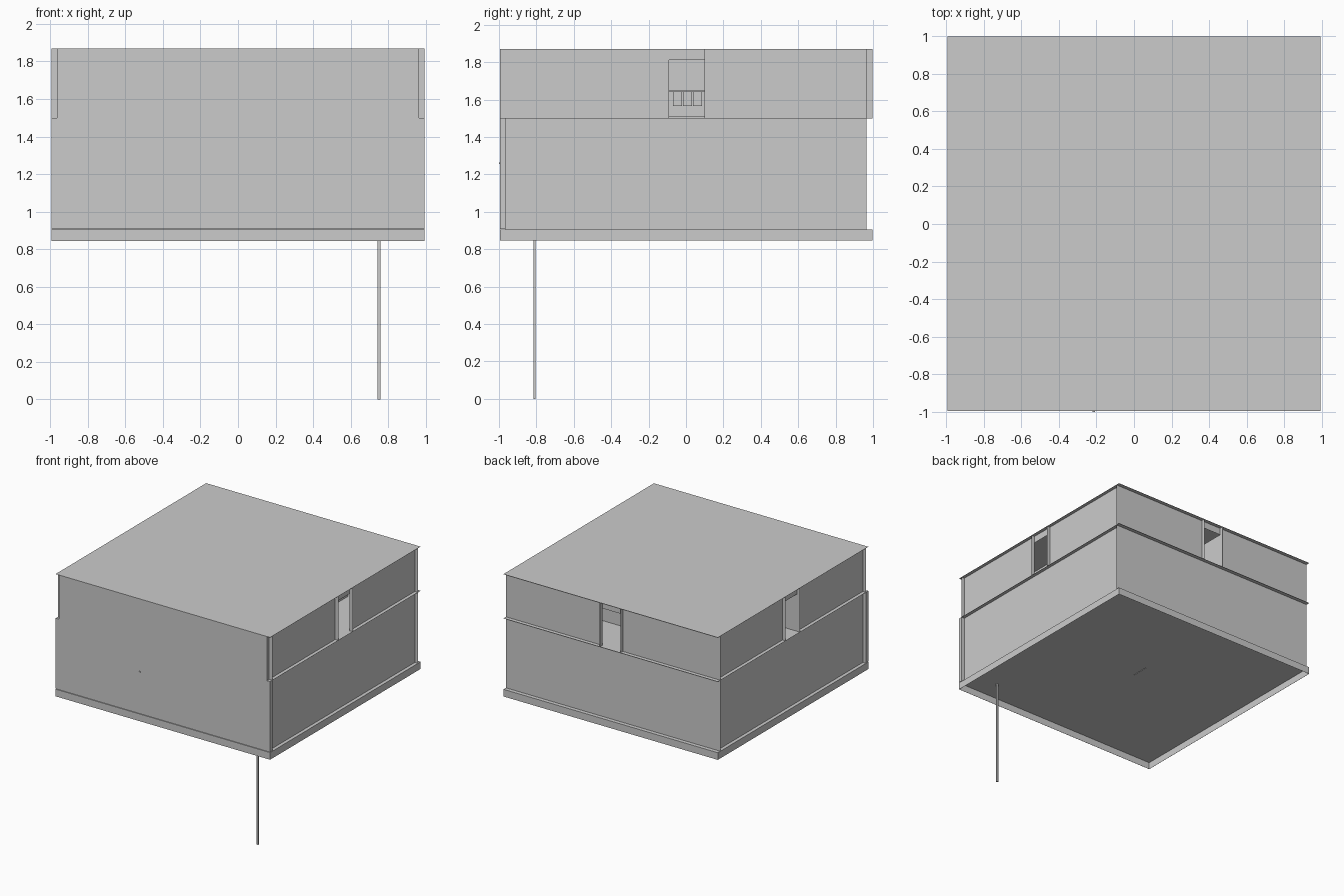
import bpy

cube = bpy.data.objects.get("Cube")
if cube:
    bpy.data.objects.remove(cube, do_unlink=True)

grey = bpy.data.materials.new("plain_grey")
grey.use_nodes = True
grey.diffuse_color = (0.6, 0.6, 0.6, 1)
grey.node_tree.nodes["Principled BSDF"].inputs["Base Color"].default_value = grey.diffuse_color


def box(name, x, y, z):
    """Box spanning the given (low, high) ranges."""
    bpy.ops.mesh.primitive_cube_add(size=1)
    ob = bpy.context.object
    ob.name = name
    spans = (x, y, z)
    for v in ob.data.vertices:
        for i, (low, high) in enumerate(spans):
            v.co[i] = high if v.co[i] > 0 else low
    ob.data.materials.append(grey)
    return ob


EDGE, FRONT, BACK = 0.994, -0.995, 0.998
INSET, SHEET = 0.965, 0.001
BASE, SLAB, FLOOR, ROOF = 0.845, 0.905, 1.5, 1.87
HEAD = 1.81
OPEN = (-0.09, 0.1)
full_x, full_y = (-EDGE, EDGE), (FRONT, BACK)
inner = (-INSET, INSET)
skirt, lower, upper = (BASE, SLAB), (SLAB, FLOOR - SHEET), (FLOOR, ROOF - SHEET)

# Lower floor with a skirt around it, open from below
box("lower_floor", full_x, full_y, (SLAB - SHEET, SLAB))
box("front_skirt", full_x, (FRONT, FRONT + SHEET), skirt)
box("back_skirt", full_x, (BACK - SHEET, BACK), skirt)
box("left_skirt", (EDGE - SHEET, EDGE), full_y, skirt)
box("right_skirt", (-EDGE, -EDGE + SHEET), full_y, skirt)

# Upper floor and roof sheets
box("upper_floor", full_x, (-INSET, BACK), (FLOOR - SHEET, FLOOR))
box("roof", full_x, full_y, (ROOF - SHEET, ROOF))

# Front wall with a facing that is narrower in the upper storey
box("front_wall", full_x, (-INSET, -INSET + SHEET), (SLAB, ROOF - SHEET))
box("front_lower_facing", full_x, (FRONT, -INSET), (SLAB + 0.004, FLOOR))
box("front_upper_facing", inner, (FRONT, -INSET), upper)

# Lower storey, set back from the floor edge
box("left_lower_wall", (INSET - SHEET, INSET), inner, lower)
box("right_lower_wall", (-INSET, -INSET + SHEET), inner, lower)
box("back_lower_wall", full_x, (INSET - SHEET, INSET), lower)


def pierced_wall(name, along, depth, fin_depth, axis):
    """Upper wall with a doorway, and a thin fin on each side of it."""
    parts = (("panel_a", (along[0], OPEN[0]), depth, upper),
             ("panel_b", (OPEN[1], along[1]), depth, upper),
             ("lintel", OPEN, depth, (HEAD, upper[1])),
             ("fin_a", (OPEN[0] - SHEET, OPEN[0]), fin_depth, upper),
             ("fin_b", (OPEN[1], OPEN[1] + SHEET), fin_depth, upper))
    for part, run, across, height in parts:
        x, y = (run, across) if axis == "x" else (across, run)
        box(f"{name}_{part}", x, y, height)


# Upper storey with three doorways
pierced_wall("left_upper", inner, (INSET - SHEET, INSET), (INSET, EDGE), "y")
pierced_wall("right_upper", inner, (-INSET, -INSET + SHEET), (-EDGE, -INSET), "y")
pierced_wall("back_upper", full_x, (INSET - SHEET, INSET), (INSET, BACK), "x")

# Inner room core and passage partitions
CORE = 0.6
box("inner_core", (-CORE, CORE), (-CORE, CORE), upper)
box("right_passage_wall", (-INSET, -CORE), (OPEN[0] - 0.01, OPEN[0]), (FLOOR, HEAD))
box("back_passage_wall", (OPEN[0] - 0.01, OPEN[0]), (CORE, INSET), (FLOOR, HEAD))


def fitting(name, axis, run, out, z):
    """Small block standing out from the core behind a doorway."""
    depth = (CORE, CORE + out)
    x, y = (depth, run) if axis == "x" else (run, depth)
    box(name, x, y, z)


# Three small panels with a rail and skirting behind two doorways
for axis in "xy":
    fitting("inner_skirting", axis, OPEN, 0.03, (FLOOR, 1.512))
    fitting("inner_rail", axis, OPEN, 0.03, (1.643, 1.65))
    for i in range(3):
        start = -0.07 + i * 0.054
        fitting("inner_panel", axis, (start, start + 0.048), 0.04, (1.566, 1.643))

# Front stud, supporting post and underside fitting
box("front_stud", (-0.222, -0.208), (-1.0, FRONT), (1.256, 1.264))
box("support_post", (0.742, 0.758), (-0.816, -0.804), (0, SLAB - SHEET))
box("underside_strip", (-0.002, 0.006), (0.01, 0.15), (SLAB - 0.005, SLAB - SHEET))
